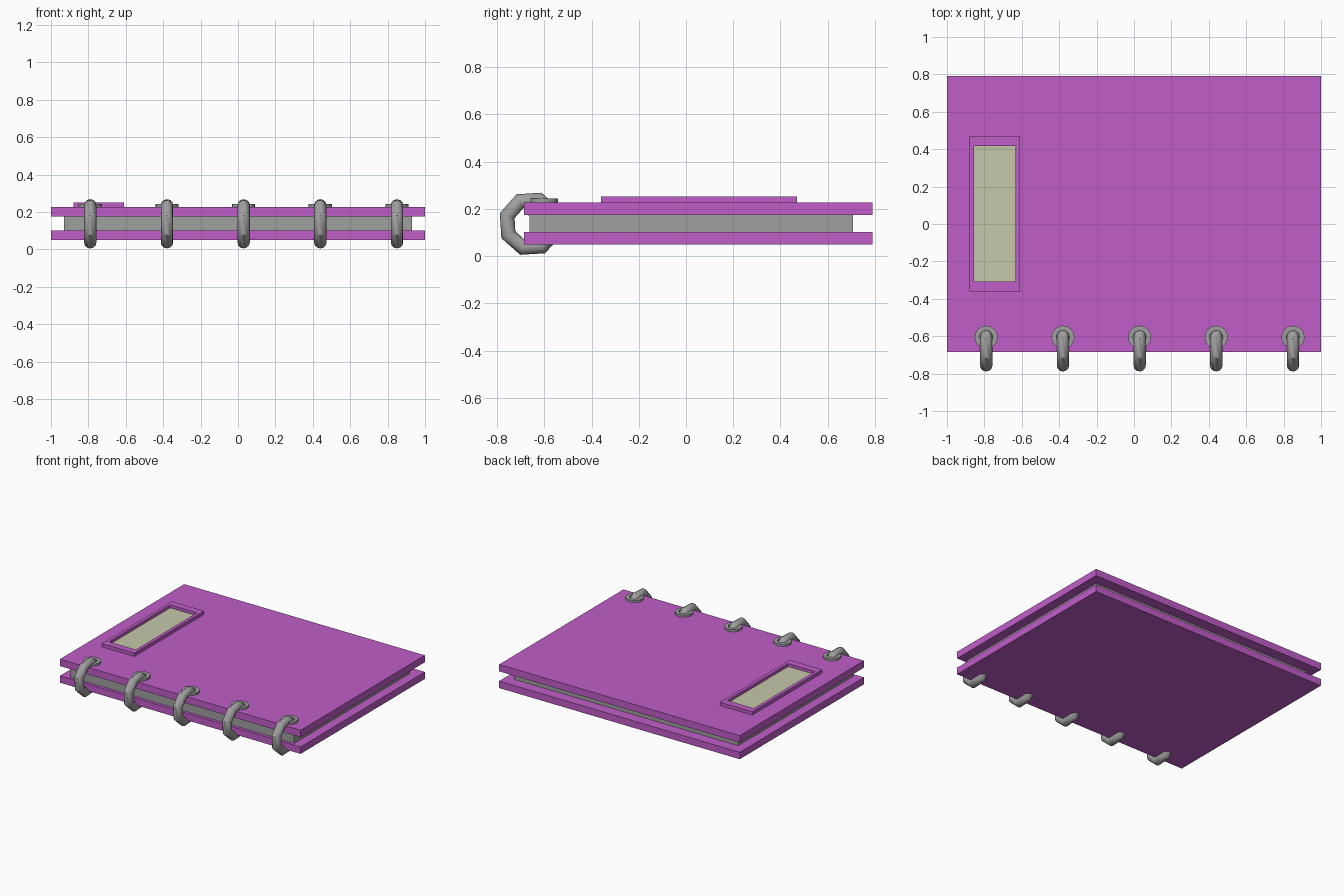
import bpy, bmesh
from math import radians
from mathutils import Matrix, Vector

cube = bpy.data.objects.get("Cube")
if cube:
    bpy.data.objects.remove(cube, do_unlink=True)


def material(name, rgb):
    m = bpy.data.materials.new(name)
    m.use_nodes = True
    m.diffuse_color = (*rgb, 1)
    m.node_tree.nodes["Principled BSDF"].inputs["Base Color"].default_value = (*rgb, 1)
    return m


purple = material("purple cover", (0.53, 0.11, 0.58))
grey = material("grey", (0.35, 0.35, 0.35))
cream = material("cream label", (0.56, 0.58, 0.40))


def make(name, bm, mat):
    mesh = bpy.data.meshes.new(name)
    bmesh.ops.recalc_face_normals(bm, faces=bm.faces)
    bm.to_mesh(mesh)
    bm.free()
    obj = bpy.data.objects.new(name, mesh)
    bpy.context.collection.objects.link(obj)
    mesh.materials.append(mat)
    return obj


def box_mesh(lo, hi):
    lo, hi = Vector(lo), Vector(hi)
    bm = bmesh.new()
    bmesh.ops.create_cube(bm, size=1, matrix=Matrix.Translation((lo + hi) / 2)
                          @ Matrix.Diagonal((*(hi - lo), 1)))
    return bm


# Covers and page block
make("bottom_cover", box_mesh((-1, -0.685, 0.05), (1, 0.79, 0.102)), purple)
make("top_cover", box_mesh((-1, -0.685, 0.175), (1, 0.79, 0.227)), purple)
make("pages", box_mesh((-0.93, -0.663, 0.101), (0.93, 0.708, 0.176)), grey)

# Raised label frame with a sunken cream panel
frame_bm = box_mesh((-0.88, -0.36, 0.22), (-0.61, 0.47, 0.252))
frame_bm.faces.ensure_lookup_table()
panel = max(frame_bm.faces, key=lambda f: f.calc_center_median().z)
bmesh.ops.inset_individual(frame_bm, faces=[panel], thickness=0.035)
middle = panel.calc_center_median()
for v in panel.verts:
    v.co.y = middle.y + (0.362 if v.co.y > middle.y else -0.362)
bottom = bmesh.ops.extrude_discrete_faces(frame_bm, faces=[panel])["faces"][0]
for v in bottom.verts:
    v.co.z = 0.23
bottom.material_index = 1
frame = make("label_frame", frame_bm, purple)
frame.data.materials.append(cream)


def eyelet_mesh(x):
    # Disc whose top is inset into a rim around a shallow hole
    bm = bmesh.new()
    bmesh.ops.create_cone(bm, cap_ends=True, segments=16, radius1=0.062, radius2=0.062,
                          depth=0.07, matrix=Matrix.Translation((x, -0.605, 0.208)))
    top = max(bm.faces, key=lambda f: f.calc_center_median().z)
    bmesh.ops.inset_individual(bm, faces=[top], thickness=0.027)
    hole = bmesh.ops.extrude_discrete_faces(bm, faces=[top])["faces"][0]
    for v in hole.verts:
        v.co.z = 0.228
    return bm


# Five binding rings, each threaded through an eyelet
turn = Matrix.Rotation(radians(26), 4, 'X') @ Matrix.Rotation(radians(90), 4, 'Y')
for i in range(5):
    x = -0.79 + 0.41 * i
    make(f"eyelet_{i + 1}", eyelet_mesh(x), grey)
    bpy.ops.mesh.primitive_torus_add(major_segments=8, minor_segments=12,
                                     major_radius=0.106, minor_radius=0.033)
    ring = bpy.context.object
    ring.name = f"binding_ring_{i + 1}"
    ring.data.transform(turn)
    ring.location = (x, -0.657, 0.137)
    ring.data.materials.append(grey)
    bpy.ops.object.shade_smooth_by_angle(angle=radians(35))
